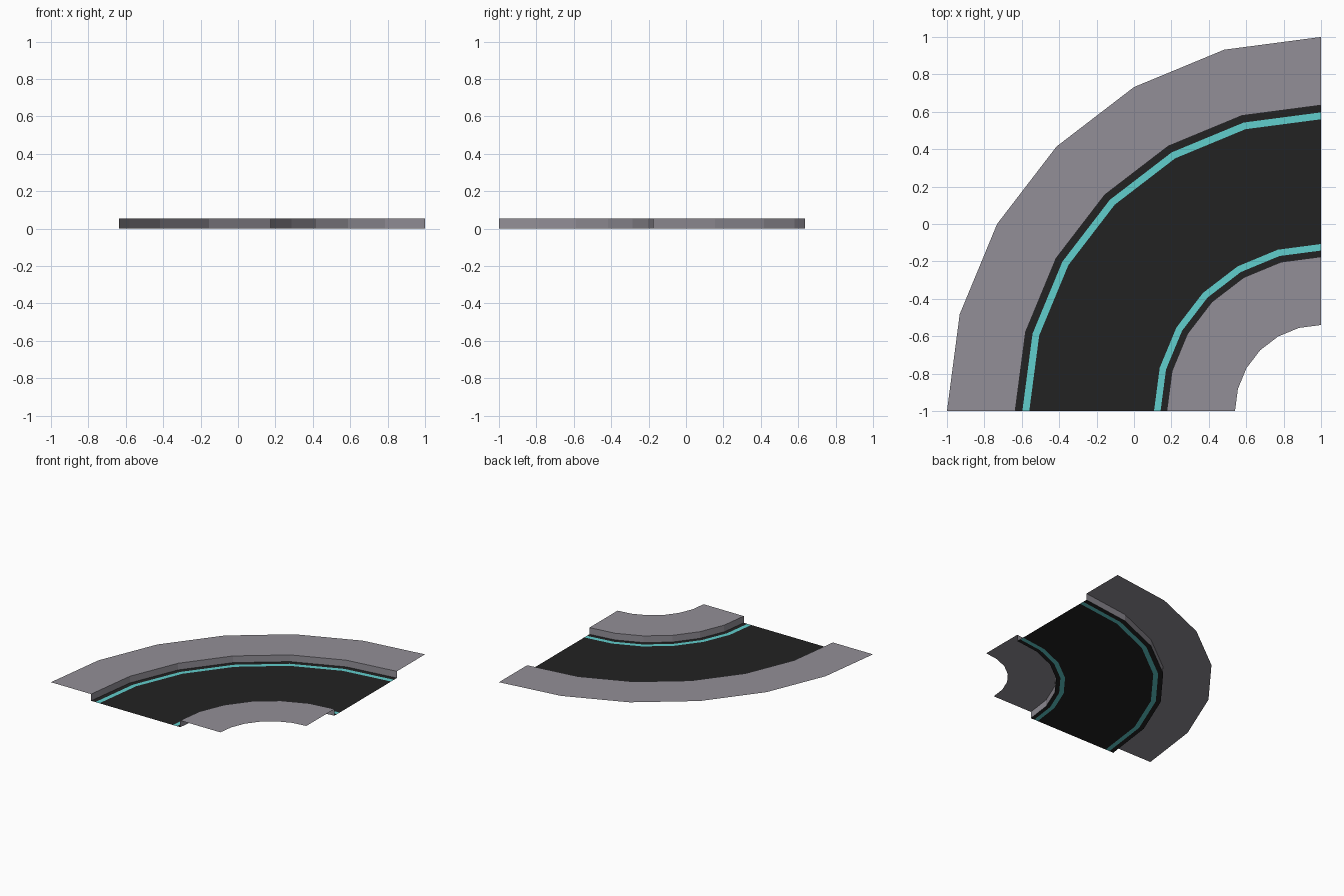
import bpy
import bmesh
from math import sin, cos, radians
from mathutils import Vector

cube = bpy.data.objects.get("Cube")
if cube:
    bpy.data.objects.remove(cube, do_unlink=True)

CENTRE = Vector((1, -1, 0))   # pivot of the bend
STEPS = 6                     # straight segments in the quarter turn
CURB = 0.055


def material(name, rgb):
    mat = bpy.data.materials.new(name)
    mat.use_nodes = True
    colour = (*rgb, 1)
    mat.diffuse_color = colour
    mat.node_tree.nodes["Principled BSDF"].inputs["Base Color"].default_value = colour
    return mat


pavement = material("pavement grey", (0.29, 0.275, 0.31))
asphalt = material("asphalt black", (0.016, 0.016, 0.016))
paint = material("turquoise paint", (0.12, 0.62, 0.61))


def sweep(name, profile, mats, bands):
    """Sweep (radius, z) points, listed from the inside out, round the bend."""
    bm = bmesh.new()
    rows = []
    for i in range(STEPS + 1):
        a = radians(90 + 90 * i / STEPS)
        rows.append([bm.verts.new(CENTRE + Vector((r * cos(a), r * sin(a), z)))
                     for r, z in profile])
    for a, b in zip(rows, rows[1:]):
        for k, band in enumerate(bands):
            face = bm.faces.new((a[k], a[k + 1], b[k + 1], b[k]))
            face.normal_update()
            face.normal_flip() if face.normal.z < -0.5 else None
            face.material_index = band
    mesh = bpy.data.meshes.new(name)
    bm.to_mesh(mesh)
    bm.free()
    for mat in mats:
        mesh.materials.append(mat)
    obj = bpy.data.objects.new(name, mesh)
    bpy.context.collection.objects.link(obj)
    return obj


# Road sheet with a painted line near each edge
sweep("road", [(r, 0) for r in (0.825, 0.858, 0.893, 1.56, 1.597, 1.635)],
      [asphalt, paint], [0, 1, 0, 1, 0])

# Raised pavements, each with a curb face dropping to the road
sweep("inner_pavement", [(0.46, CURB), (0.825, CURB), (0.825, 0)], [pavement], [0, 0])
sweep("outer_pavement", [(1.635, 0), (1.635, CURB), (2, CURB)], [pavement], [0, 0])
